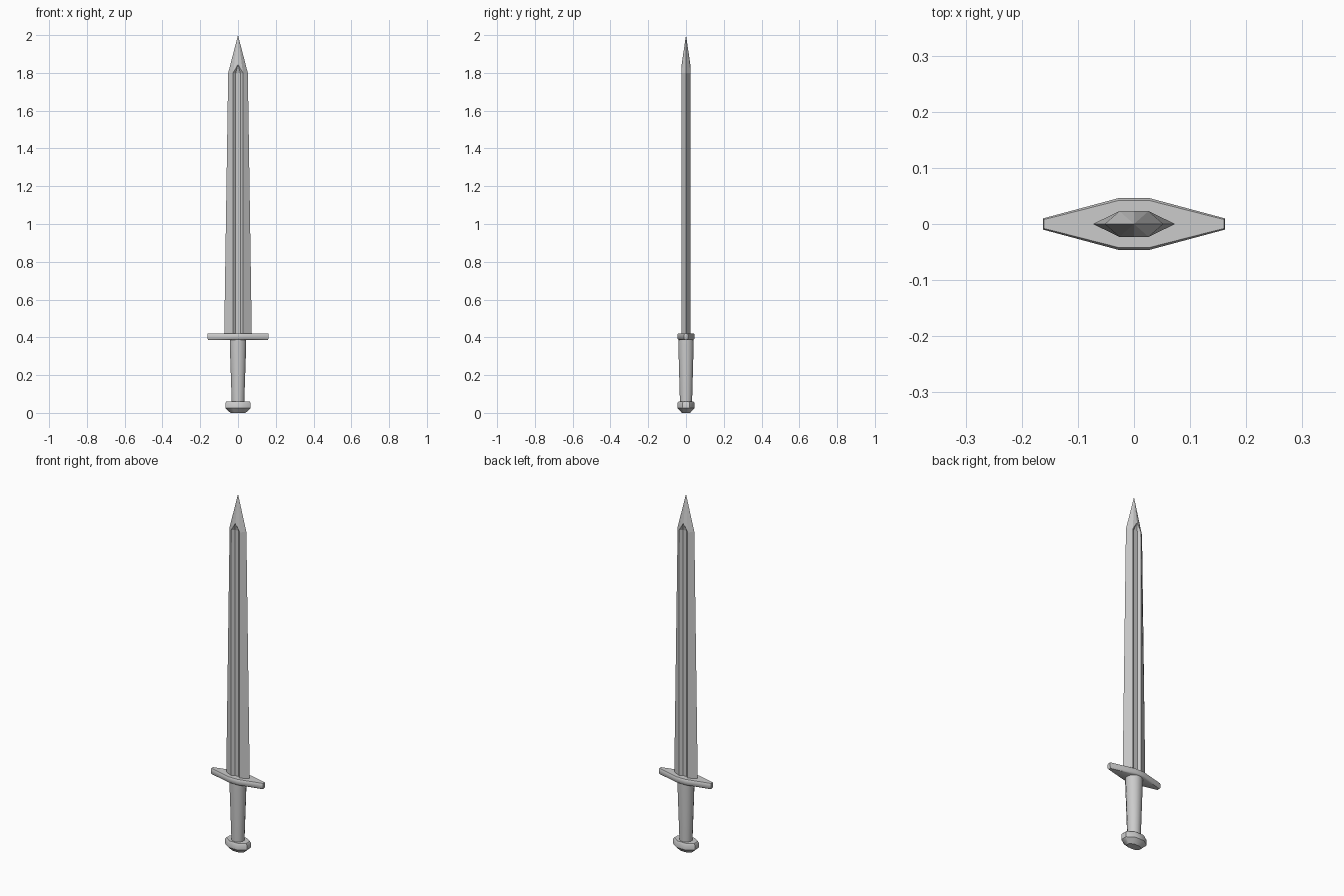
import bpy, bmesh, math

if "Cube" in bpy.data.objects:
    bpy.data.objects.remove(bpy.data.objects["Cube"])


def make_object(name, bm):
    bmesh.ops.recalc_face_normals(bm, faces=bm.faces)
    mesh = bpy.data.meshes.new(name)
    bm.to_mesh(mesh)
    bm.free()
    obj = bpy.data.objects.new(name, mesh)
    bpy.context.collection.objects.link(obj)
    return obj


def smooth(obj, degrees):
    bpy.ops.object.select_all(action='DESELECT')
    obj.select_set(True)
    bpy.context.view_layer.objects.active = obj
    bpy.ops.object.shade_smooth_by_angle(angle=math.radians(degrees))


def loft(name, rings):
    """Closed solid through a stack of rings with equal point counts."""
    bm = bmesh.new()
    loops = [[bm.verts.new(p) for p in ring] for ring in rings]
    n = len(loops[0])
    for low, high in zip(loops, loops[1:]):
        for i in range(n):
            j = (i + 1) % n
            bm.faces.new((low[i], low[j], high[j], high[i]))
    bm.faces.new(loops[0][::-1])
    bm.faces.new(loops[-1])
    return make_object(name, bm)


def lozenge(z, end_x, end_y, mid_x, mid_y):
    """Eight-point plan: blunt ends and a flat middle on both sides."""
    return [(end_x, -end_y, z), (end_x, end_y, z), (mid_x, mid_y, z), (-mid_x, mid_y, z),
            (-end_x, end_y, z), (-end_x, -end_y, z), (-mid_x, -mid_y, z), (mid_x, -mid_y, z)]


def ellipse(z, rx, ry, n=12):
    return [(rx * math.cos(2 * math.pi * (i + 0.5) / n),
             ry * math.sin(2 * math.pi * (i + 0.5) / n), z) for i in range(n)]


# Blade: one quarter with fuller groove and pointed tip, mirrored in x and y
bm = bmesh.new()
rows = []
for z, half_width in ((0.41, 0.073), (1.8, 0.052)):
    section = ((half_width, 0), (0.026, -0.023), (0.012, -0.011), (0, -0.011))
    rows.append([bm.verts.new((x, y, z)) for x, y in section])
for i in range(3):
    bm.faces.new((rows[0][i], rows[0][i + 1], rows[1][i + 1], rows[1][i]))
edge, ridge, groove, centre = rows[1]
apex = bm.verts.new((0, -0.023, 1.845))
tip = bm.verts.new((0, 0, 2.0))
for tri in ((edge, ridge, tip), (ridge, apex, tip), (ridge, groove, apex), (groove, centre, apex)):
    bm.faces.new(tri)
blade = make_object("blade", bm)
mirror = blade.modifiers.new("mirror", 'MIRROR')
mirror.use_axis = (True, True, False)
mirror.merge_threshold = 0.0005

# Crossguard
guard = loft("crossguard", [
    lozenge(0.387, 0.158, 0.007, 0.026, 0.040),
    lozenge(0.394, 0.162, 0.010, 0.028, 0.046),
    lozenge(0.414, 0.162, 0.010, 0.028, 0.046),
    lozenge(0.420, 0.160, 0.008, 0.027, 0.042)])
smooth(guard, 50)

# Grip, tapering towards the pommel
grip = loft("grip", [
    ellipse(0.05, 0.034, 0.033),
    ellipse(0.36, 0.045, 0.042),
    ellipse(0.39, 0.045, 0.042)])
smooth(grip, 40)

# Pommel
pommel = loft("pommel", [
    lozenge(0.0, 0.040, 0.010, 0.018, 0.022),
    lozenge(0.025, 0.067, 0.018, 0.028, 0.045),
    lozenge(0.053, 0.067, 0.018, 0.028, 0.045),
    lozenge(0.060, 0.062, 0.016, 0.026, 0.040)])
smooth(pommel, 40)
